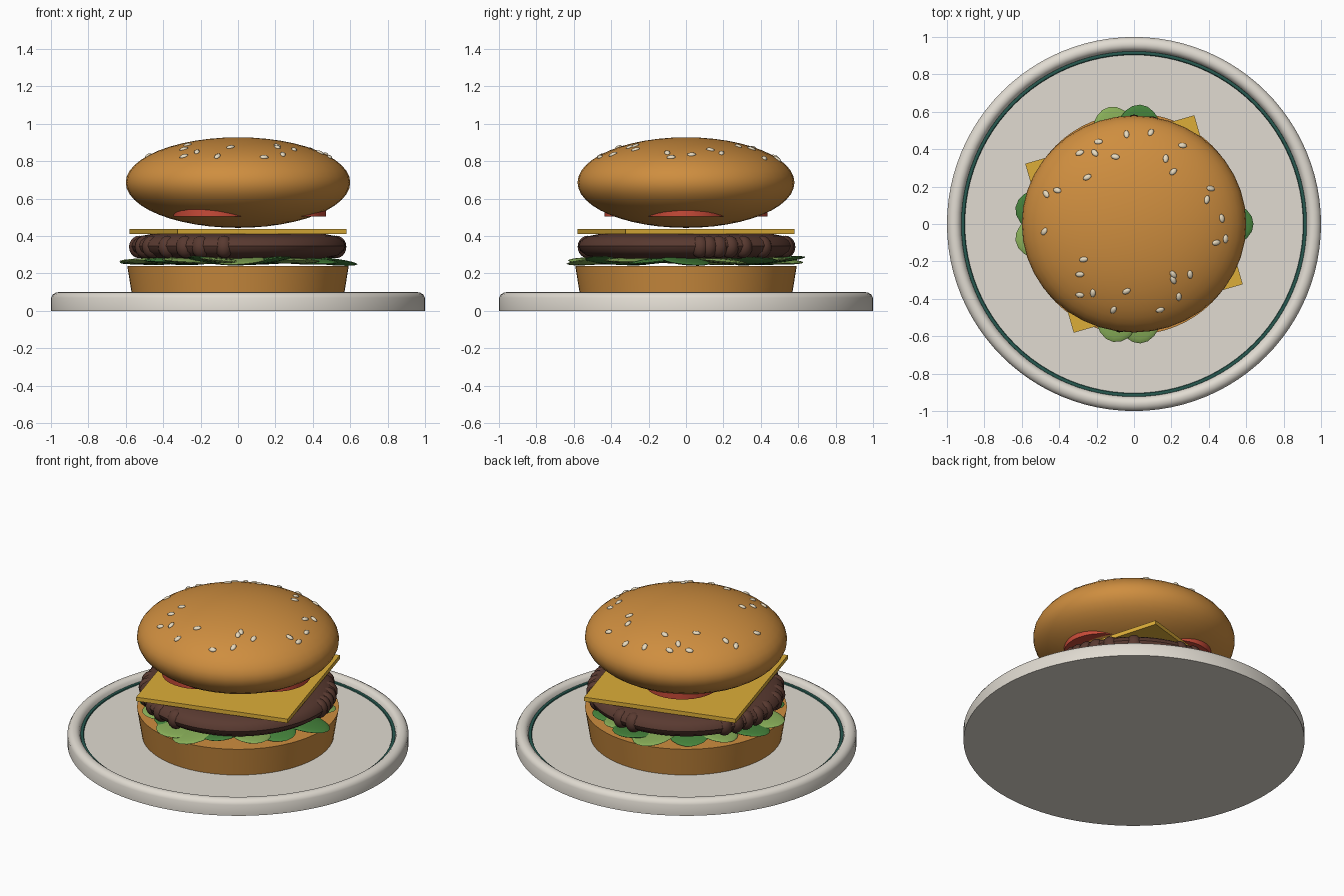
import bpy, bmesh, math, random
from mathutils import Vector, Matrix

random.seed(4)
if "Cube" in bpy.data.objects:
    bpy.data.objects.remove(bpy.data.objects["Cube"])


def material(name, r, g, b):
    m = bpy.data.materials.new(name)
    m.use_nodes = True
    m.diffuse_color = (r, g, b, 1)
    m.node_tree.nodes["Principled BSDF"].inputs["Base Color"].default_value = (r, g, b, 1)
    return m


stoneware = material("stoneware", .75, .71, .64)
teal = material("teal_glaze", .02, .1, .08)
toast = material("toasted_bread", .62, .27, .05)
beef = material("cooked_beef", .1, .042, .03)
cheddar = material("cheddar", .72, .42, .04)
red = material("tomato_red", .58, .07, .04)
dark_leaf = material("dark_leaf", .06, .23, .045)
light_leaf = material("light_leaf", .25, .43, .1)
cream = material("sesame_cream", .8, .7, .52)


def finish(name, bm, mat, angle=40):
    """Turn a bmesh into a named, coloured object with sharp edges kept."""
    bmesh.ops.recalc_face_normals(bm, faces=bm.faces)
    mesh = bpy.data.meshes.new(name)
    bm.to_mesh(mesh)
    bm.free()
    mesh.materials.append(mat)
    ob = bpy.data.objects.new(name, mesh)
    bpy.context.collection.objects.link(ob)
    bpy.ops.object.select_all(action='DESELECT')
    ob.select_set(True)
    bpy.context.view_layer.objects.active = ob
    bpy.ops.object.shade_smooth_by_angle(angle=math.radians(angle))
    return ob


def lathe(name, profile, mat, steps=64):
    """Spin a (radius, height) profile about the z axis."""
    bm = bmesh.new()
    verts = [bm.verts.new((r, 0, z)) for r, z in profile]
    edges = [bm.edges.new(pair) for pair in zip(verts, verts[1:])]
    bmesh.ops.spin(bm, geom=verts + edges, cent=(0, 0, 0), axis=(0, 0, 1),
                   angle=math.tau, steps=steps)
    bmesh.ops.remove_doubles(bm, verts=bm.verts, dist=1e-4)
    return finish(name, bm, mat)


def ellipsoid(bm, place, size, u=20, v=12):
    bmesh.ops.create_uvsphere(bm, u_segments=u, v_segments=v, radius=1,
                              matrix=place @ Matrix.Diagonal((*size, 1)))


def polar(degrees, radius, z):
    a = math.radians(degrees)
    return Matrix.Rotation(a, 4, 'Z') @ Matrix.Translation((radius, 0, z))


# Plate with a rolled rim and a painted ring
lathe("plate", [(0, 0), (1, 0), (1, .07), (.99, .088), (.975, .097), (.96, .1),
                (.945, .097), (.93, .085), (.922, .06), (0, .06)], stoneware, 96)
lathe("plate_ring", [(.904, .06), (.907, .066), (.915, .068), (.923, .066), (.924, .06)],
      teal, 96)

# Bottom bun
lathe("bottom_bun", [(0, .055), (.562, .055), (.592, .24), (0, .24)], toast)

# Lettuce leaves fanned around the bun, alternating in colour
leaves = {"dark_lettuce": (dark_leaf, (0, 55, 87, 128, 172, 212, 250, 292, 335)),
          "light_lettuce": (light_leaf, (28, 72, 102, 150, 188, 230, 260, 273, 315))}
reaching = (0, 87, 102, 172, 188, 260, 273)
for name, (mat, angles) in leaves.items():
    bm = bmesh.new()
    for a in angles:
        radius = .45 if a in reaching else .39
        tilt = Matrix.Rotation(random.uniform(-.12, .1), 4, 'Y')
        roll = Matrix.Rotation(random.uniform(-.12, .12), 4, 'X')
        if a == 0:
            tilt = Matrix.Rotation(.1, 4, 'Y')
        ellipsoid(bm, polar(a, radius, .268) @ tilt @ roll, (.19, .13, .015))
    finish(name, bm, mat, 60)

# Patty with lumps around its edge
lathe("patty", [(0, .28), (.46, .28), (.53, .295), (.565, .32), (.575, .347),
                (.565, .374), (.53, .398), (.46, .412), (0, .412)], beef)
bm = bmesh.new()
for a in (8, 13, 19, 26, 35, 50, 80, 90, 150, 158, 166, 175,
          185, 200, 210, 225, 238, 248, 262):
    ellipsoid(bm, polar(a, .53, .342), (.055, .05, .06), 16, 10)
finish("patty_lumps", bm, beef)

# Cheese slice
bm = bmesh.new()
bmesh.ops.create_cube(bm, size=1, matrix=Matrix.Translation((0, 0, .425))
                      @ Matrix.Rotation(math.radians(16), 4, 'Z')
                      @ Matrix.Diagonal((.94, .94, .026, 1)))
finish("cheese_slice", bm, cheddar)

# Three tomato slices
bm = bmesh.new()
for a in (0, 120, 240):
    bmesh.ops.create_cone(bm, cap_ends=True, segments=32, radius1=.22, radius2=.22,
                          depth=.04, matrix=polar(a, .25, .525))
finish("tomato_slices", bm, red)

# Top bun
crown = Vector((.6, .58, .242))
centre = Vector((0, 0, .686))
bm = bmesh.new()
ellipsoid(bm, Matrix.Translation(centre), crown, 40, 24)
finish("top_bun", bm, toast)

# Sesame seeds lying on the crown
spots = [(-.29, .38), (-.21, .38), (-.19, .44), (-.1, .36), (-.04, .48), (.09, .49),
         (.17, .35), (.21, .28), (.26, .42), (.41, .19), (.39, .13), (.47, .03),
         (.49, -.08), (.44, -.1), (.3, -.27), (.21, -.27), (.21, -.3), (.24, -.39),
         (.14, -.46), (-.04, -.36), (-.11, -.46), (-.29, -.38), (-.22, -.37),
         (-.29, -.27), (-.27, -.19), (-.48, -.04), (-.47, .16), (-.41, .18), (-.25, .25)]
bm = bmesh.new()
for x, y in spots:
    z = crown.z * math.sqrt(1 - (x / crown.x) ** 2 - (y / crown.y) ** 2)
    normal = Vector((x / crown.x ** 2, y / crown.y ** 2, z / crown.z ** 2))
    turn = normal.to_track_quat('Z', 'Y').to_matrix().to_4x4()
    spin = Matrix.Rotation(random.uniform(0, math.pi), 4, 'Z')
    ellipsoid(bm, Matrix.Translation(centre + Vector((x, y, z))) @ turn @ spin,
              (.024, .015, .01), 10, 6)
finish("sesame_seeds", bm, cream, 60)
